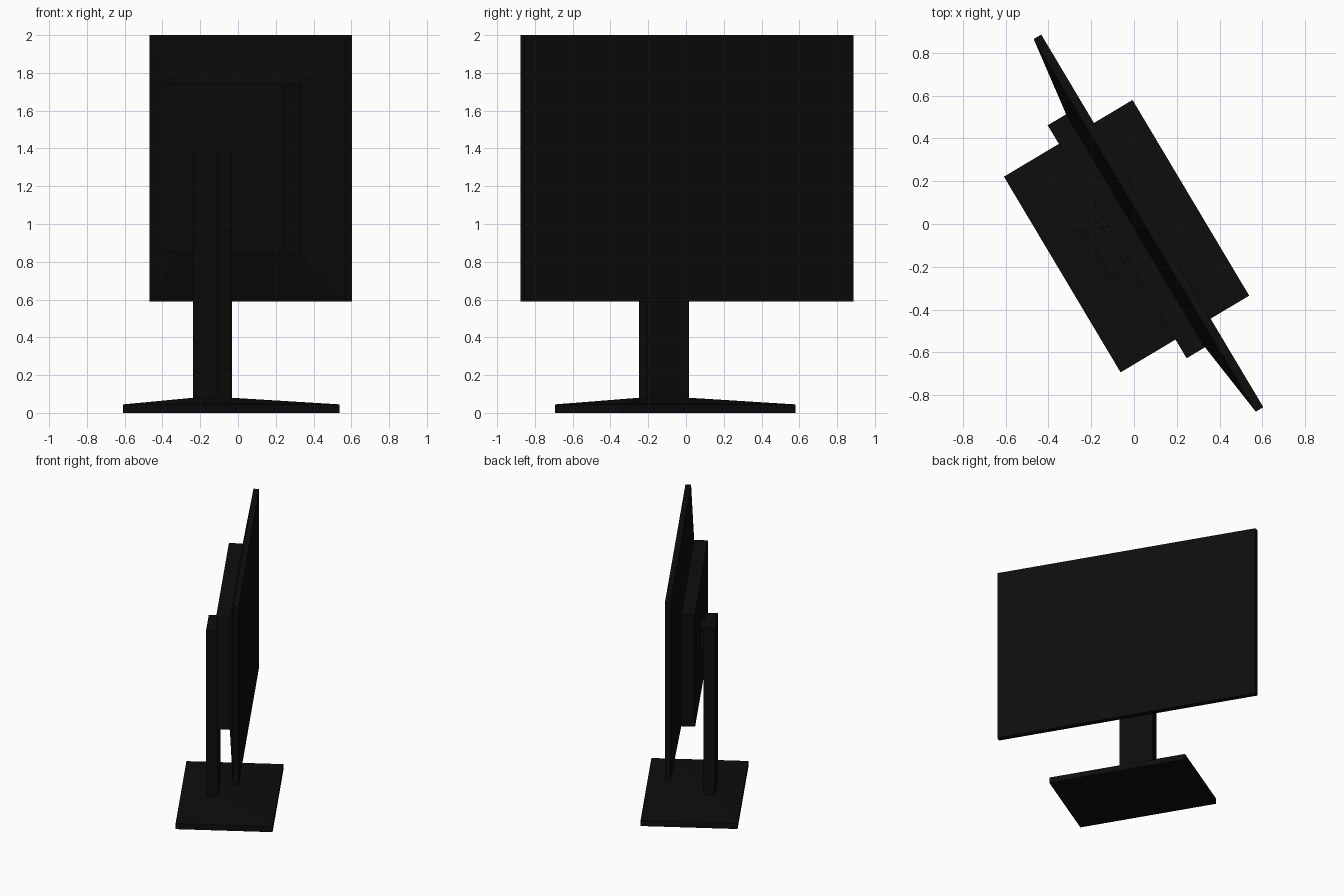
import bpy, bmesh, math

if "Cube" in bpy.data.objects:
    bpy.data.objects.remove(bpy.data.objects["Cube"])

YAW = math.radians(-59.2)   # whole monitor is turned; local +y is the screen side
MID = 0.031                 # centre line along the screen width

black = bpy.data.materials.new("matte black")
black.use_nodes = True
colour = (0.004, 0.004, 0.004, 1)
black.diffuse_color = colour
black.node_tree.nodes["Principled BSDF"].inputs["Base Color"].default_value = colour


def loft(name, rings):
    """Join successive four-point rings and cap both ends."""
    bm = bmesh.new()
    loops = [[bm.verts.new(p) for p in ring] for ring in rings]
    for a, b in zip(loops, loops[1:]):
        for i in range(4):
            j = (i + 1) % 4
            bm.faces.new((a[i], a[j], b[j], b[i]))
    bm.faces.new(loops[0])
    bm.faces.new(loops[-1])
    bmesh.ops.recalc_face_normals(bm, faces=bm.faces)
    mesh = bpy.data.meshes.new(name)
    bm.to_mesh(mesh)
    bm.free()
    mesh.materials.append(black)
    obj = bpy.data.objects.new(name, mesh)
    obj.rotation_euler.z = YAW
    bpy.context.collection.objects.link(obj)
    return obj


CORNERS = ((-1, -1), (1, -1), (1, 1), (-1, 1))


def upright(y, half_w, half_h, z=1.295):
    """Rectangle parallel to the screen."""
    return [(MID + a * half_w, y, z + b * half_h) for a, b in CORNERS]


def flat(z, half_w, y0, y1):
    """Rectangle parallel to the floor."""
    return [(MID + a * half_w, (y0 if b < 0 else y1), z) for a, b in CORNERS]


# Screen: thin rim, with a back that tapers up to the housing
loft("screen_panel", [upright(0.081, 1.014, 0.705),
                      upright(0.04, 1.014, 0.705),
                      upright(-0.01, 0.634, 0.445)])

# Boxed housing on the back of the screen
loft("rear_housing", [upright(-0.01, 0.634, 0.445),
                      upright(-0.11, 0.634, 0.445)])

# Small mount between housing and column
loft("mount_plate", [upright(-0.11, 0.09, 0.08),
                     upright(-0.135, 0.09, 0.08)])

# Stand column
COL = (0.13, -0.218, -0.134)
loft("stand_column", [flat(0.08, *COL), flat(1.4, *COL)])

# Foot: flat slab whose top slopes up to the column
FOOT = (0.5325, -0.409, 0.291)
loft("stand_base", [flat(0, *FOOT), flat(0.045, *FOOT), flat(0.08, *COL)])
